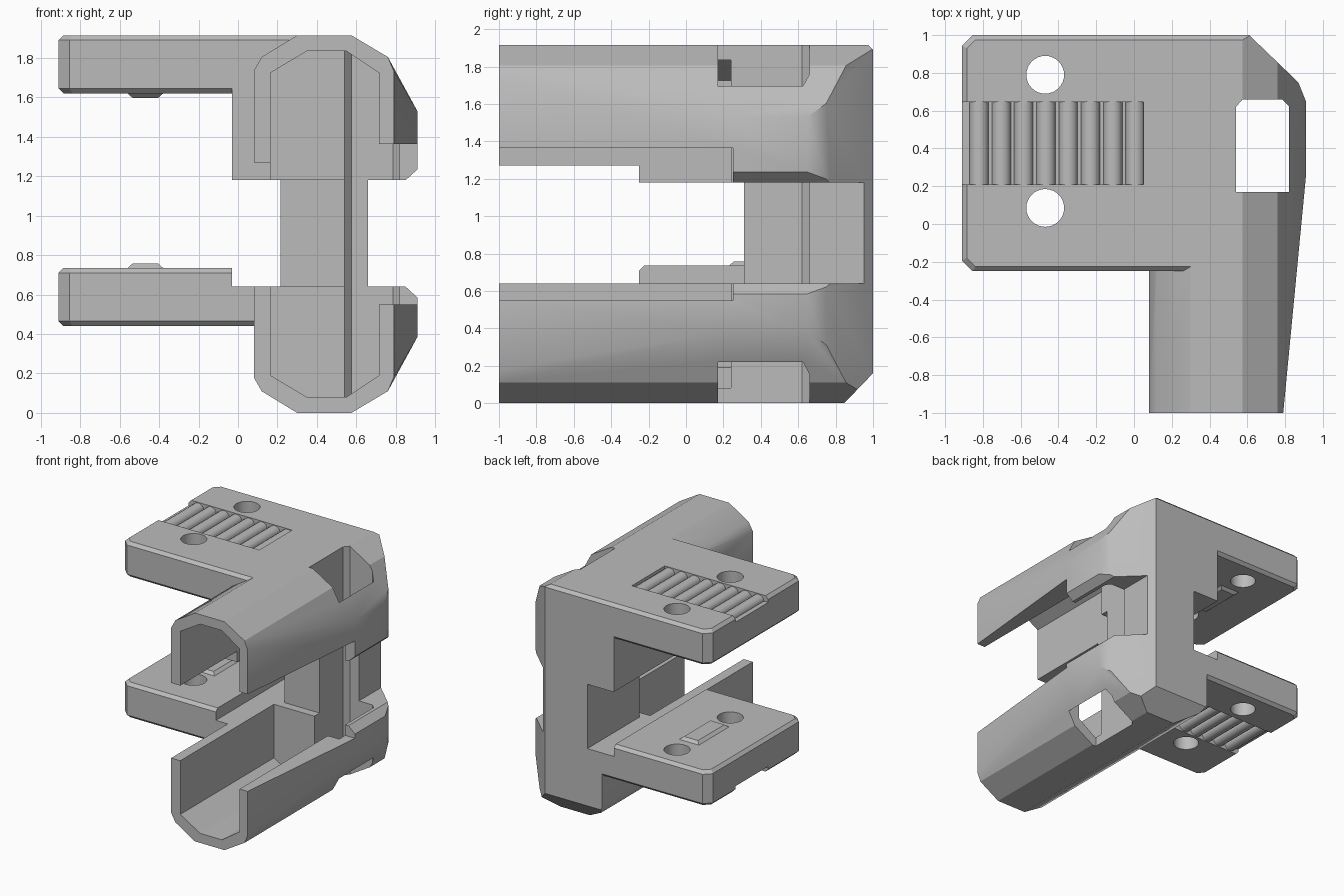
import bpy, bmesh, math
from mathutils import Vector

if "Cube" in bpy.data.objects:
    bpy.data.objects.remove(bpy.data.objects["Cube"])

grey = bpy.data.materials.new("plain grey")
grey.diffuse_color = (0.5, 0.5, 0.5, 1)
grey.use_nodes = True
grey.node_tree.nodes["Principled BSDF"].inputs["Base Color"].default_value = grey.diffuse_color


def finish(bm, name):
    bmesh.ops.recalc_face_normals(bm, faces=bm.faces)
    me = bpy.data.meshes.new(name)
    bm.to_mesh(me)
    bm.free()
    me.materials.append(grey)
    ob = bpy.data.objects.new(name, me)
    bpy.context.collection.objects.link(ob)
    return ob


def loft(name, rings):
    """Closed solid through rings with equal point counts."""
    bm = bmesh.new()
    vs = [[bm.verts.new(p) for p in r] for r in rings]
    n = len(vs[0])
    for a, b in zip(vs, vs[1:]):
        for i in range(n):
            j = (i + 1) % n
            bm.faces.new((a[i], a[j], b[j], b[i]))
    bm.faces.new(vs[0])
    bm.faces.new(vs[-1])
    return finish(bm, name)


def prism(name, pts, axis, lo, hi):
    """Extrude a 2D outline along an axis (x: yz outline, y: xz, z: xy)."""
    put = {"x": lambda a, b, t: (t, a, b), "y": lambda a, b, t: (a, t, b),
           "z": lambda a, b, t: (a, b, t)}[axis]
    return loft(name, [[put(a, b, t) for a, b in pts] for t in (lo, hi)])


def box(name, x0, x1, y0, y1, z0, z1):
    return prism(name, [(x0, y0), (x1, y0), (x1, y1), (x0, y1)], "z", z0, z1)


def combine(target, other, op):
    m = target.modifiers.new("combine", "BOOLEAN")
    m.operation, m.object, m.solver = op, other, "EXACT"
    bpy.context.view_layer.objects.active = target
    bpy.ops.object.modifier_apply(modifier=m.name)
    bpy.data.objects.remove(other)


H = 1.915


def section(y, r, zr):
    low = [(.08, .18), (.12, .11), (.30, 0), (.575, 0), (.76, .11), (r, zr)]
    pts = low + [(x, H - z) for x, z in reversed(low)]
    return [(x, y, z) for x, z in pts]


# Body shell, widening to the back, trimmed in plan and in side profile
body = loft("clamp_body", [section(-1, .79, .18), section(.25, .91, .385),
                           section(1.1, .91, .385)])
combine(body, prism("plan_trim", [(-.2, -1.2), (1, -1.2), (1, .65), (.91, .65),
        (.87, .75), (.61, 1), (-.2, 1)], "z", -.1, 2.1), "INTERSECT")
combine(body, prism("side_trim", [(-1.2, -.1), (.75, -.1), (1, .16), (1, 1.89),
        (.975, H), (-1.2, H + .001)], "x", -.5, 1.5), "INTERSECT")


# Flat arms with chamfered corners and edges
def arm(name, z0, z1):
    c, e = .055, .025
    def ring(i, z):
        x0, y0, y1, k = -.91 + i, -.25 + i, 1 - i, c - i * .4
        return [(x0, y0 + k, z), (x0 + k, y0, z), (.32, y0, z), (.32, y1, z),
                (x0 + k, y1, z), (x0, y1 - k, z)]
    return loft(name, [ring(e, z0), ring(0, z0 + e), ring(0, z1 - e), ring(e, z1)])


combine(body, arm("upper_arm", 1.62, H), "UNION")
combine(body, arm("lower_arm", .44, .735), "UNION")
combine(body, box("upper_block", -.03, .3, -.25, 1, 1.18, 1.8), "UNION")

# Front trough, vertical passage and the gap round the column
inner = [(.165, .19), (.35, .08), (.55, .08), (.715, .19)]
inner += [(x, H - z) for x, z in reversed(inner)]
cutters = [
    prism("trough", inner, "y", -1.1, .24),
    prism("passage", [(.54, .17), (.82, .17), (.82, .625), (.785, .66),
                      (.575, .66), (.54, .62)], "z", -.1, 2.1),
    box("front_gap", -.03, 1.1, -1.1, .31, .64, 1.18),
    box("left_gap", -.03, .215, -1.1, 1.1, .64, 1.18),
    prism("right_gap", [(.66, .64), (.85, .64), (.95, .548), (.95, 1.272),
                        (.85, 1.18), (.66, 1.18)], "y", .2, 1.1),
    box("left_wall_gap", .03, .3, -1.1, -.25, .64, 1.27),
    box("right_wall_gap", .54, 1.1, -1.1, .25, .55, 1.365),
]
# Round holes through both arms
for y in (.085, .79):
    pts = [(-.47 + .1 * math.cos(i * math.tau / 32), y + .1 * math.sin(i * math.tau / 32))
           for i in range(32)]
    cutters.append(prism("arm_hole", pts, "z", -.1, 2.1))
# Recesses for the grip ribs
cutters.append(box("upper_recess", -1, .05, .21, .645, H - .05, 2.1))
cutters.append(box("lower_recess", -1, .05, .21, .645, .3, .49))
for c in cutters:
    combine(body, c, "DIFFERENCE")

# Grip ribs and the small locating pads, on both arms
parts = [body]
for side, face, s in (("upper", H - .05, 1), ("lower", .49, -1)):
    for i in range(8):
        cx = -.82 + i * .118
        pts = [(cx + .05 * math.cos(math.pi * k / 8), face + s * .045 * math.sin(math.pi * k / 8))
               for k in range(9)]
        pts += [(cx - .05, face - s * .01), (cx + .05, face - s * .01)]
        parts.append(prism(f"{side}_grip_rib", pts, "y", .21, .645))
for side, z, s in (("upper", 1.62, -1), ("lower", .735, 1)):
    rings = []
    for i, h in ((0, -.01), (0, 0), (.025, .022)):
        rings.append([(-.56 + i, .23 + i, z + s * h), (-.38 - i, .23 + i, z + s * h),
                      (-.38 - i, .63 - i, z + s * h), (-.56 + i, .63 - i, z + s * h)])
    parts.append(loft(f"{side}_pad", rings))

for ob in parts:
    bpy.ops.object.select_all(action="DESELECT")
    ob.select_set(True)
    bpy.context.view_layer.objects.active = ob
    bpy.ops.object.shade_smooth_by_angle(angle=math.radians(30))
